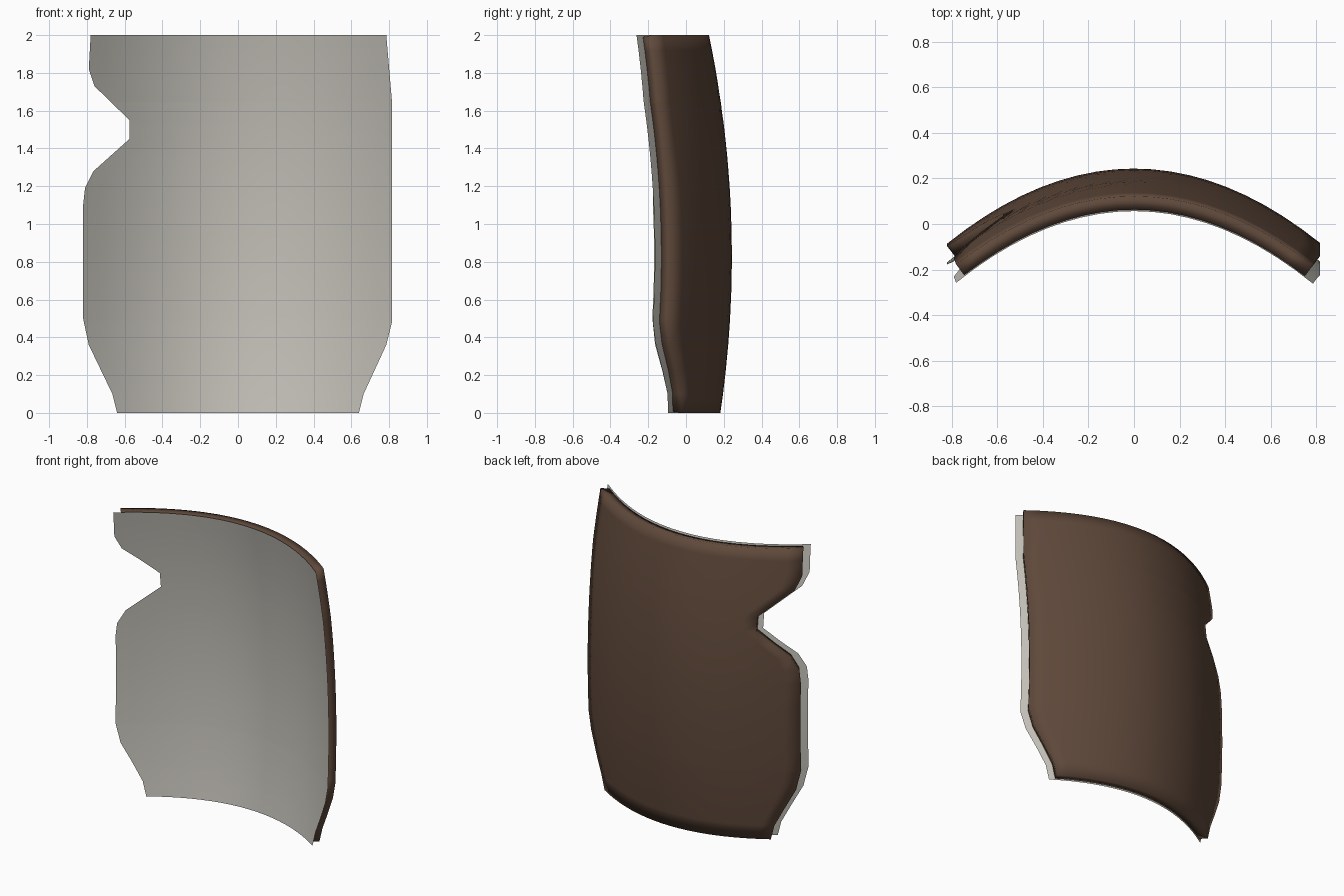
import bpy
import math

cube = bpy.data.objects.get("Cube")
if cube:
    bpy.data.objects.remove(cube, do_unlink=True)

COLUMNS = 20
THICKNESS = 0.06

# Side outlines as (height, x); the -x side has the notch
PLAIN_SIDE = [(0, .64), (.1, .665), (.36, .785), (.48, .815), (1.65, .815), (2, .785)]
NOTCHED_SIDE = [(0, -.64), (.1, -.665), (.36, -.79), (.5, -.82), (1.1, -.82),
                (1.19, -.81), (1.28, -.765), (1.45, -.575), (1.55, -.575),
                (1.73, -.76), (1.82, -.79), (2, -.78)]


def side_x(outline, z):
    for (z0, x0), (z1, x1) in zip(outline, outline[1:]):
        if z <= z1:
            return x0 + (x1 - x0) * (z - z0) / (z1 - z0)
    return outline[-1][1]


def back_y(x, z):
    """Doubly curved back: an arch across and a gentle bow in height."""
    return .243 - .0885 * (z - .83) ** 2 - .49 * x * x


def inner_y(x, z):
    """Front of the shell, with a sliver of clearance for the lining."""
    slope = math.hypot(1, .98 * x, .177 * (z - .83))
    return back_y(x, z) - (THICKNESS + .004) * slope


def make_material(name, color):
    mat = bpy.data.materials.new(name)
    mat.use_nodes = True
    mat.diffuse_color = (*color, 1)
    bsdf = next(n for n in mat.node_tree.nodes if n.type == 'BSDF_PRINCIPLED')
    bsdf.inputs["Base Color"].default_value = (*color, 1)
    bsdf.inputs["Roughness"].default_value = .7
    return mat


def make_sheet(name, surface, mat, faces_back):
    """Curved grid that fills the outline between both sides."""
    heights = {z for z, x in PLAIN_SIDE + NOTCHED_SIDE}
    heights |= {.22, .65, .8, .95, 1.36, 1.5, 1.64, 1.92}
    rows = sorted(heights)
    verts, faces = [], []
    for z in rows:
        left, right = side_x(NOTCHED_SIDE, z), side_x(PLAIN_SIDE, z)
        for i in range(COLUMNS + 1):
            x = left + (right - left) * i / COLUMNS
            verts.append((x, surface(x, z), z))
    width = COLUMNS + 1
    for r in range(len(rows) - 1):
        for i in range(COLUMNS):
            a = r * width + i
            face = (a, a + 1, a + width + 1, a + width)
            faces.append(face[::-1] if faces_back else face)
    mesh = bpy.data.meshes.new(name)
    mesh.from_pydata(verts, [], faces)
    mesh.materials.append(mat)
    mesh.shade_smooth()
    obj = bpy.data.objects.new(name, mesh)
    bpy.context.collection.objects.link(obj)
    return obj


brown = make_material("dark brown leather", (.115, .066, .043))
grey = make_material("warm grey lining", (.55, .53, .48))

# Thick outer shell
shell = make_sheet("outer_shell", back_y, brown, True)
solid = shell.modifiers.new("thickness", 'SOLIDIFY')
solid.thickness = THICKNESS
solid.offset = -1

# Thin lining over the hollow front, reaching slightly past the shell's edge
make_sheet("front_lining", inner_y, grey, False)
